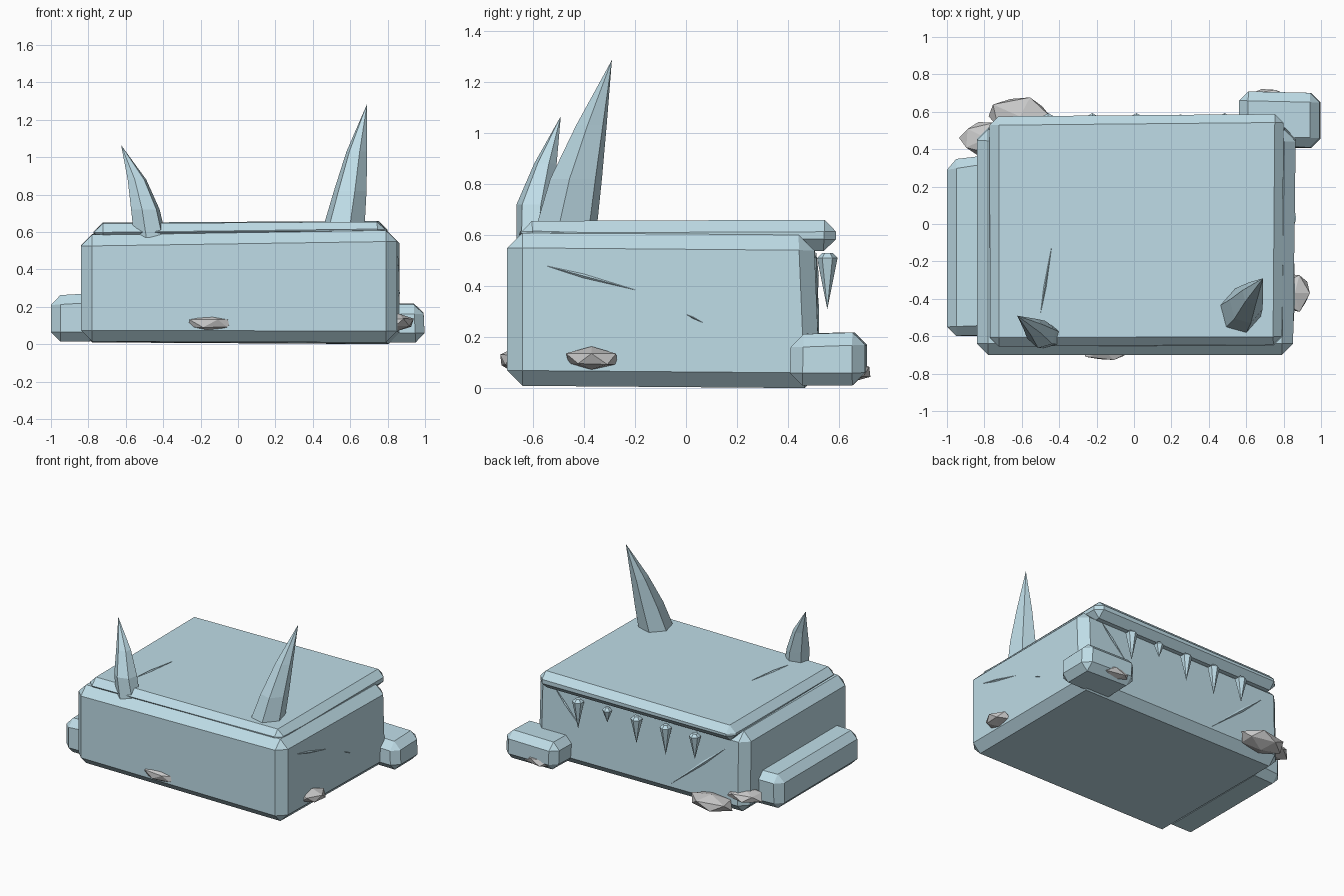
import bpy, bmesh, math, random
from mathutils import Vector

if "Cube" in bpy.data.objects:
    bpy.data.objects.remove(bpy.data.objects["Cube"])

random.seed(4)
ice = bpy.data.materials.new("ice_blue")
ice.diffuse_color = (0.52, 0.72, 0.80, 1)
ice.use_nodes = True
ice.node_tree.nodes["Principled BSDF"].inputs["Base Color"].default_value = ice.diffuse_color


def finish(bm, name, mat=ice):
    bmesh.ops.recalc_face_normals(bm, faces=bm.faces)
    me = bpy.data.meshes.new(name)
    bm.to_mesh(me)
    bm.free()
    ob = bpy.data.objects.new(name, me)
    bpy.context.collection.objects.link(ob)
    if mat:
        me.materials.append(mat)
    return ob


def slab(name, bottom, top, bevel):
    """Chamfered block from four bottom and four top corners (same order)."""
    bm = bmesh.new()
    b = [bm.verts.new(p) for p in bottom]
    t = [bm.verts.new(p) for p in top]
    bm.faces.new(b)
    bm.faces.new(t)
    for i in range(4):
        j = (i + 1) % 4
        bm.faces.new((b[i], b[j], t[j], t[i]))
    bmesh.ops.recalc_face_normals(bm, faces=bm.faces)
    bmesh.ops.bevel(bm, geom=list(bm.edges), offset=bevel, segments=1,
                    affect='EDGES', profile=0.5)
    return finish(bm, name)


def horn(name, rings, tip, sides=6, turn=0.3):
    """Bent spike lofted through rings of (x, y, z, rx, ry)."""
    bm = bmesh.new()
    loops = []
    for x, y, z, rx, ry in rings:
        loops.append([bm.verts.new((x + rx * math.cos(turn + i * math.tau / sides),
                                    y + ry * math.sin(turn + i * math.tau / sides), z))
                      for i in range(sides)])
    bm.faces.new(loops[0])
    for lo, hi in zip(loops, loops[1:]):
        for i in range(sides):
            j = (i + 1) % sides
            bm.faces.new((lo[i], lo[j], hi[j], hi[i]))
    end = bm.verts.new(tip)
    for i in range(sides):
        bm.faces.new((loops[-1][i], loops[-1][(i + 1) % sides], end))
    return finish(bm, name)


def lump(name, centre, radii):
    """Irregular faceted snow clump."""
    bm = bmesh.new()
    bmesh.ops.create_icosphere(bm, subdivisions=1, radius=1)
    for v in bm.verts:
        k = random.uniform(0.88, 1.12)
        v.co = Vector([c + r * q * k for c, r, q in zip(centre, radii, v.co)])
    return finish(bm, name, None)


def crack(name, a, b, normal, width):
    """Thin spindle lying on a surface."""
    a, b, n = Vector(a), Vector(b), Vector(normal)
    side = (b - a).cross(n).normalized() * width
    mid = a.lerp(b, 0.4)
    bm = bmesh.new()
    ring = [bm.verts.new(mid + o) for o in (side, n * 0.008, -side, -n * 0.02)]
    ends = [bm.verts.new(a), bm.verts.new(b)]
    for i in range(4):
        for e in ends:
            bm.faces.new((ring[i], ring[(i + 1) % 4], e))
    return finish(bm, name)


# Main body and overhanging lid
slab("body",
     [(-.84, -.70, .015), (.85, -.70, .01), (.865, .525, 0), (-.84, .52, .01)],
     [(-.84, -.70, .585), (.85, -.70, .61), (.865, .50, .60), (-.84, .505, .59)], .06)
slab("lid",
     [(-.77, -.655, .55), (.795, -.645, .57), (.80, .585, .535), (-.775, .575, .54)],
     [(-.77, -.655, .645), (.79, -.65, .655), (.80, .59, .66), (-.77, .575, .65)], .047)

# Side blocks
slab("left_block",
     [(-1.0, -.60, .015), (-.74, -.60, .015), (-.74, .35, .015), (-1.0, .34, .015)],
     [(-1.0, -.60, .26), (-.74, -.59, .275), (-.74, .38, .275), (-1.0, .34, .26)], .05)
slab("back_block",
     [(.57, .405, .01), (1.0, .405, .01), (1.0, .70, .01), (.57, .71, .02)],
     [(.56, .42, .215), (.99, .41, .21), (.99, .70, .22), (.56, .71, .22)], .05)

# Horns
horn("left_horn", [(-.47, -.60, .57, .09, .065), (-.495, -.59, .72, .08, .075),
                   (-.54, -.55, .88, .052, .045)], (-.625, -.49, 1.065))
horn("right_horn", [(.565, -.47, .62, .115, .125), (.60, -.43, .82, .09, .105),
                    (.635, -.37, 1.03, .057, .062)], (.69, -.29, 1.285), turn=.8)

# Icicles under the rear lid edge
for i, length in enumerate((.20, .09, .18, .20, .17)):
    x, r = .485 - .236 * i, .04 if length > .1 else .034
    horn(f"icicle_{i + 1}", [(x, .553, .53, r * .5, r * .5), (x, .553, .51, r, r)],
         (x, .553, .51 - length), turn=math.pi / 2)

# Snow clumps around the base
lump("front_snow", (-.15, -.685, .11), (.14, .045, .045))
lump("right_snow", (.86, -.37, .115), (.085, .11, .045))
lump("rear_snow", (-.61, .575, .08), (.18, .11, .055))
lump("corner_snow", (-.79, .46, .14), (.15, .10, .045))
lump("block_snow", (.72, .65, .065), (.14, .085, .045))

# Surface cracks
crack("right_crack", (.852, -.55, .48), (.856, -.18, .38), (1, 0, 0), .008)
crack("right_small_crack", (.859, 0, .29), (.86, .07, .255), (1, 0, 0), .003)
crack("top_crack", (-.50, -.48, .648), (-.44, -.12, .651), (0, 0, 1), .007)
crack("rear_crack_a", (.70, .51, .53), (.50, .514, .31), (0, 1, 0), .006)
crack("rear_crack_b", (-.69, .508, .47), (-.23, .52, .08), (0, 1, 0), .012)
